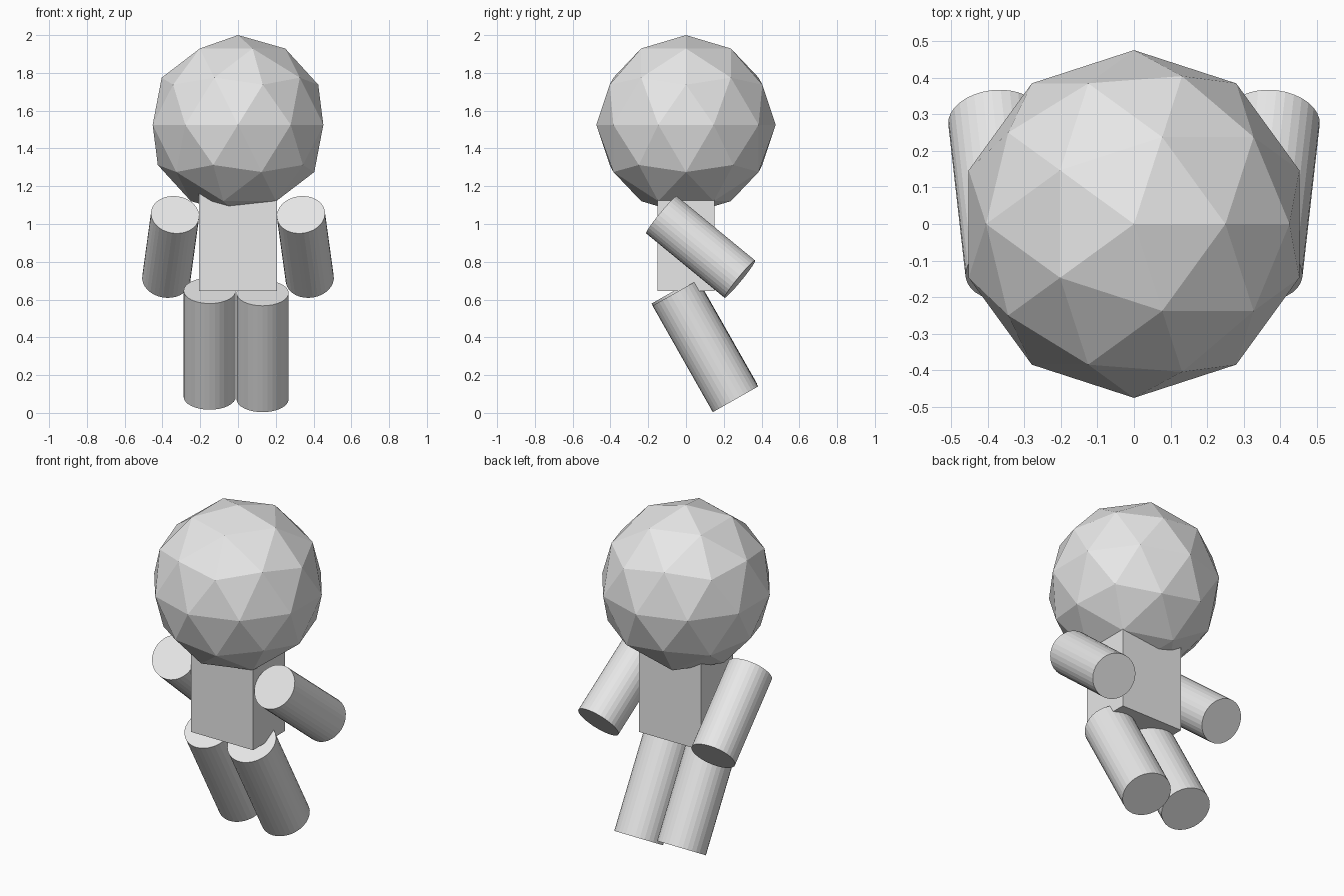
import bpy
from mathutils import Vector

if "Cube" in bpy.data.objects:
    bpy.data.objects.remove(bpy.data.objects["Cube"])

grey = bpy.data.materials.new("light_grey")
grey.diffuse_color = (0.8, 0.8, 0.8, 1)
grey.use_nodes = True
grey.node_tree.nodes["Principled BSDF"].inputs["Base Color"].default_value = grey.diffuse_color


def finish(name):
    ob = bpy.context.object
    ob.name = name
    ob.data.materials.append(grey)
    return ob


def limb(name, start, end, radius):
    """Flat-shaded cylinder running between two points."""
    a, b = Vector(start), Vector(end)
    axis = b - a
    bpy.ops.mesh.primitive_cylinder_add(
        vertices=32, radius=radius, depth=axis.length, location=(a + b) / 2,
        rotation=axis.to_track_quat('Z', 'Y').to_euler())
    return finish(name)


# Faceted head
bpy.ops.mesh.primitive_ico_sphere_add(subdivisions=2, radius=0.475,
                                      location=(0, 0, 1.525))
finish("head")

# Box torso, its top tucked inside the head
bpy.ops.mesh.primitive_cube_add(size=1, location=(0, 0, 0.9225))
finish("torso").scale = (0.412, 0.303, 0.555)

# Arms, leaning back and slightly outwards
for side, s in (("right", 1), ("left", -1)):
    limb(side + "_arm", (s * 0.333, -0.13, 1.049),
         (s * 0.38, 0.285, 0.708), 0.128)

# Legs, leaning back, the left one a touch higher
limb("right_leg", (0.13, -0.057, 0.635), (0.13, 0.262, 0.072), 0.138)
limb("left_leg", (-0.15, -0.062, 0.647), (-0.15, 0.257, 0.085), 0.138)
